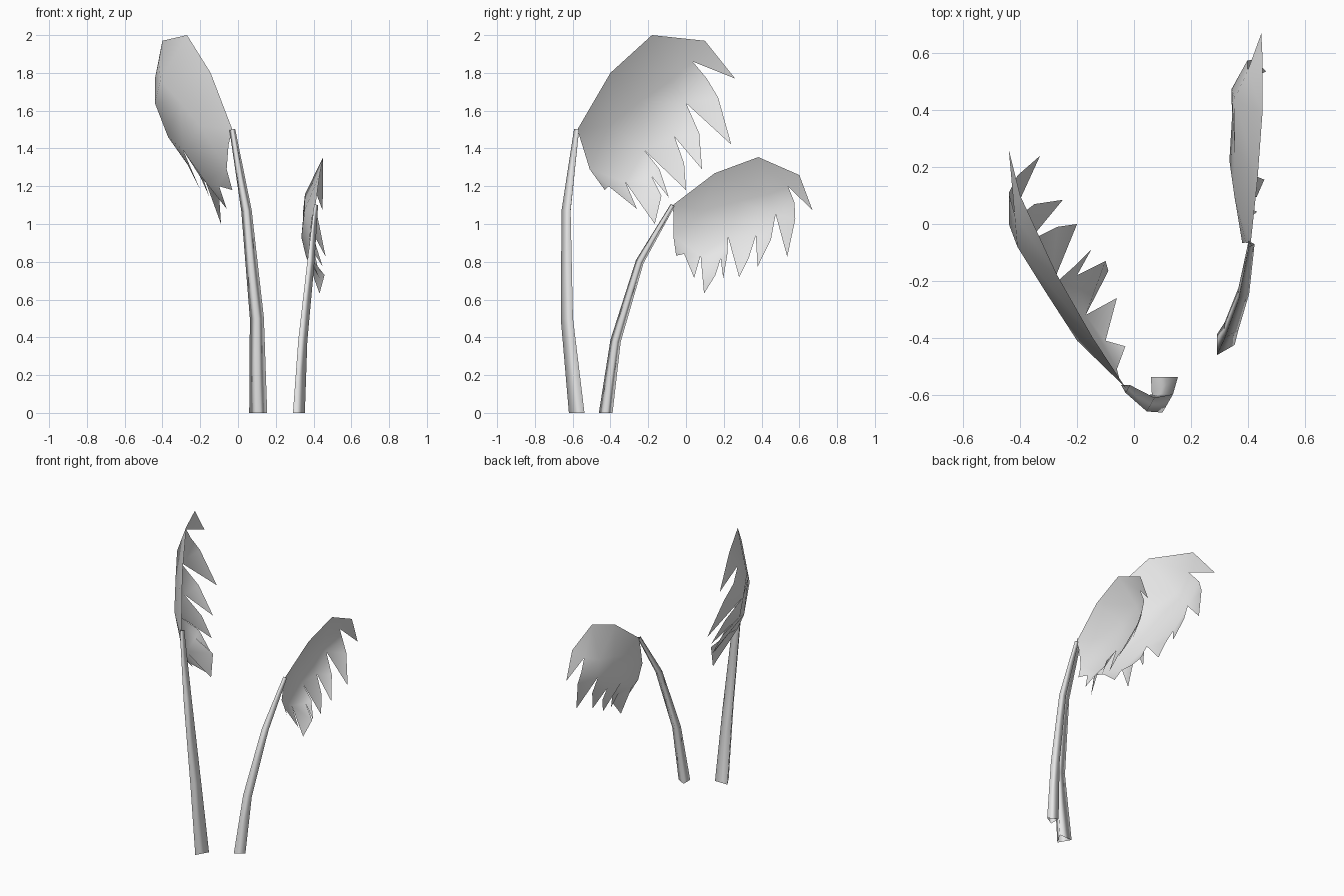
import bpy
import bmesh
from math import cos, sin, radians, tau
from mathutils import Matrix, Vector
from mathutils.geometry import delaunay_2d_cdt

default_cube = bpy.data.objects.get("Cube")
if default_cube:
    bpy.data.objects.remove(default_cube, do_unlink=True)

# One plain grey for the whole plant
grey = bpy.data.materials.new("plain_grey")
grey.use_nodes = True
grey_value = (0.8, 0.8, 0.8, 1)
grey.diffuse_color = grey_value
grey.node_tree.nodes["Principled BSDF"].inputs["Base Color"].default_value = grey_value


def add_object(name, vertices, faces):
    mesh = bpy.data.meshes.new(name)
    mesh.from_pydata(vertices, [], faces)
    mesh.materials.append(grey)
    bm = bmesh.new()
    bm.from_mesh(mesh)
    bmesh.ops.recalc_face_normals(bm, faces=bm.faces)
    for face in bm.faces:
        face.smooth = True
    bm.to_mesh(mesh)
    bm.free()
    result = bpy.data.objects.new(name, mesh)
    bpy.context.collection.objects.link(result)
    return result


def add_stem(name, path, radii, turn):
    """Tapering three-sided stem swept along a path, cut level at the ground."""
    points = [Vector(point) for point in path]
    up = Vector((0, 0, 1))
    vertices, faces = [], []
    sides = 3
    for i, (centre, radius) in enumerate(zip(points, radii)):
        before, after = points[max(i - 1, 0)], points[min(i + 1, len(points) - 1)]
        tilt = up.rotation_difference(after - before if i else up)
        for k in range(sides):
            angle = turn + tau * k / sides
            spoke = Vector((cos(angle), sin(angle), 0)) * radius
            vertices.append(centre + tilt @ spoke)
    for i in range(len(points) - 1):
        for k in range(sides):
            a, b = i * sides + k, i * sides + (k + 1) % sides
            faces.append((a, b, b + sides, a + sides))
    return add_object(name, vertices, faces)


# Arched upper edge of the leaf, from the stem to the tip
upper_edge = [
    (-.03, -.575, 1.5), (-.145, -.4, 1.8), (-.27, -.18, 2),
    (-.4, .1, 1.97), (-.44, .26, 1.77),
]

# Torn lower edge, from the tip back to the stem
lower_edge = [
    (-.42, .035, 1.86), (-.44, .11, 1.77), (-.41, .17, 1.67), (-.33, .24, 1.42),
    (-.44, 0, 1.64), (-.35, .07, 1.48), (-.25, .085, 1.29),
    (-.37, -.06, 1.46), (-.27, -.01, 1.32), (-.2, 0, 1.18),
    (-.29, -.22, 1.39), (-.2, -.14, 1.29), (-.15, -.09, 1.14),
    (-.2, -.18, 1.25), (-.1, -.13, 1.15), (-.09, -.165, 1),
    (-.17, -.32, 1.22), (-.06, -.26, 1.08),
    (-.1, -.41, 1.2), (-.03, -.43, 1.18), (-.06, -.51, 1.29), (-.05, -.55, 1.42),
]

# Middle of the blade, cupped sideways
cupped_middle = [(-.2, -.41, 1.52), (-.31, -.24, 1.65), (-.41, -.08, 1.76)]

outline = upper_edge + lower_edge
blade = [Vector(point) for point in outline + cupped_middle]
root = blade[0].copy()
flat = [Vector((point.y, point.z)) for point in blade]
_, _, triangles, origins, _, _ = delaunay_2d_cdt(
    flat, [], [list(range(len(outline)))], 1, 1e-5)
blade_faces = [[origins[v][0] for v in triangle] for triangle in triangles]


def add_leaf(name, attach, transform):
    """Place the torn blade so its root meets the stem end."""
    vertices = [Vector(attach) + transform @ (point - root) for point in blade]
    return add_object(name, vertices, blade_faces)


# Tall plant
add_stem("tall_stem",
         [(.107, -.565, 0), (.1, -.62, .5), (.045, -.627, 1.07), root],
         [.055, .043, .032, .018], radians(-90))
add_leaf("tall_leaf", root, Matrix.Identity(3))

# Short plant: the same leaf, smaller, turned and drooping
short_end = (.41, -.07, 1.1)
add_stem("short_stem",
         [(.312, -.425, 0), (.335, -.373, .38), (.38, -.245, .8), short_end],
         [.042, .032, .025, .014], 0)
pitch = Matrix.Rotation(radians(-18), 3, "X")
roll = Matrix.Rotation(radians(11), 3, "Y")
yaw = Matrix.Rotation(radians(-26), 3, "Z")
add_leaf("short_leaf", short_end, pitch @ roll @ yaw * .765)
